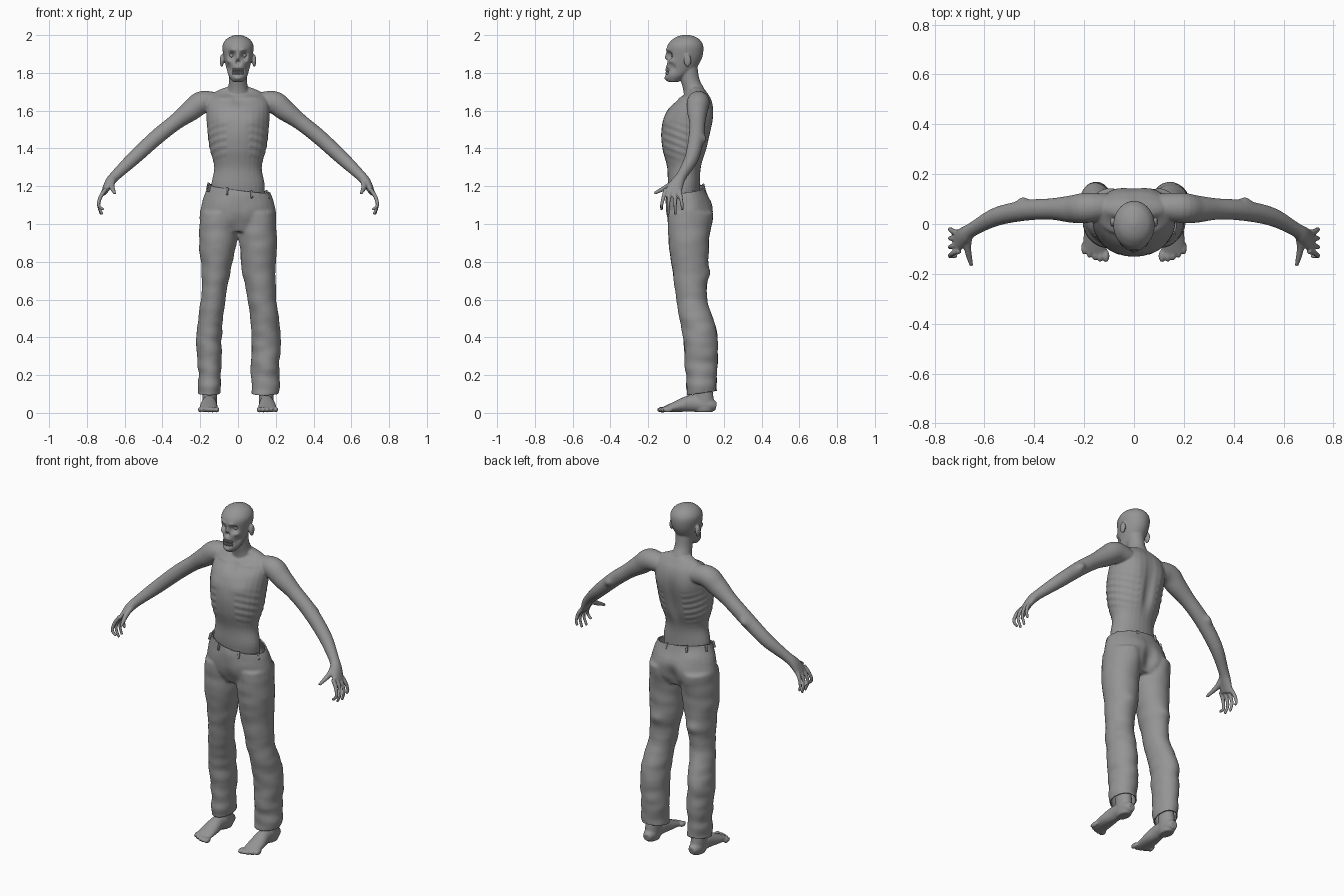
import bpy, bmesh, math
from mathutils import Vector, Matrix, noise

if "Cube" in bpy.data.objects:
    bpy.data.objects.remove(bpy.data.objects["Cube"])

TONE = (0.3, 0.3, 0.3, 1)
grey = bpy.data.materials.new("plain grey")
grey.use_nodes = True
grey.diffuse_color = TONE
grey.node_tree.nodes["Principled BSDF"].inputs["Base Color"].default_value = TONE
BOTH = (1, -1)


def spline(points, t):
    """Catmull-Rom value along a list of tuples."""
    last = len(points) - 1
    i = min(int(t), last - 1)
    f = t - i
    a, b, c, d = (Vector(points[max(0, min(last, i + k))]) for k in range(-1, 3))
    return b + f / 2 * (c - a + f * (2 * a - 5 * b + 4 * c - d + f * (3 * (b - c) + d - a)))


def skin_rings(bm, centres, axes, sides):
    """Closed tube through rings given by centres and pairs of half-axis vectors."""
    loops = []
    for centre, (across, along) in zip(centres, axes):
        angles = [k * math.tau / sides for k in range(sides)]
        loops.append([bm.verts.new(centre + across * math.cos(a) + along * math.sin(a)) for a in angles])
    for low, high in zip(loops, loops[1:]):
        for k in range(sides):
            j = (k + 1) % sides
            bm.faces.new((low[k], low[j], high[j], high[k]))
    bm.faces.new(loops[0][::-1])
    bm.faces.new(loops[-1])


def upright(bm, rows, steps=5):
    """Column of level rings: (height, front y, back y, half width, centre x)."""
    rows = [tuple(r) + (0,) * (5 - len(r)) for r in rows]
    vals = [spline(rows, i / steps) for i in range((len(rows) - 1) * steps + 1)]
    centres = [Vector((v[4], (v[1] + v[2]) / 2, v[0])) for v in vals]
    axes = [(Vector((v[3], 0, 0)), Vector((0, (v[2] - v[1]) / 2, 0))) for v in vals]
    skin_rings(bm, centres, axes, 28)


def limbs(bm, path, ref, sides=16, steps=5):
    """Mirrored pair of tubes: (x, y, z, thickness radius, optional breadth radius)."""
    for side in BOTH:
        rings = [(side * p[0], p[1], p[2], p[3], p[-1]) for p in path]
        n = (len(rings) - 1) * steps
        vals = [spline(rings, i / steps) for i in range(n + 1)]
        centres = [Vector(v[:3]) for v in vals]
        axes = []
        for i, v in enumerate(vals):
            t = (centres[min(n, i + 1)] - centres[max(0, i - 1)]).normalized()
            a = Vector(ref).cross(t).normalized()
            axes.append((a * v[3], t.cross(a) * v[4]))
        skin_rings(bm, centres, axes, sides)


def ball(bm, centre, radii):
    m = Matrix.Translation(centre) @ Matrix.Diagonal((*radii, 1))
    bmesh.ops.create_uvsphere(bm, u_segments=14, v_segments=10, radius=1, matrix=m)


def finish(name, bm):
    me = bpy.data.meshes.new(name)
    bm.to_mesh(me)
    bm.free()
    ob = bpy.data.objects.new(name, me)
    bpy.context.collection.objects.link(ob)
    me.materials.clear()
    me.materials.append(grey)
    me.shade_smooth()
    return ob


def fuse(bm, voxel):
    """Merge overlapping volumes into one soft surface."""
    ob = finish("fusing", bm)
    remesh = ob.modifiers.new("remesh", "REMESH")
    remesh.mode, remesh.voxel_size = "VOXEL", voxel
    soften = ob.modifiers.new("soften", "SMOOTH")
    soften.iterations = 5
    me = bpy.data.meshes.new_from_object(ob.evaluated_get(bpy.context.evaluated_depsgraph_get()))
    out = bmesh.new()
    out.from_mesh(me)
    bpy.data.objects.remove(ob)
    bpy.data.meshes.remove(me)
    return out


def press(bm, x, y, z, radius, depth, tall=1):
    """Soft dent towards the middle (negative depth swells), mirrored off-centre."""
    inward = -1 if y > 0 else 1
    for side in BOTH if x else (1,):
        for v in bm.verts:
            d = v.co - Vector((side * x, y, z))
            d.z /= tall
            e = d.length_squared / radius ** 2
            if e < 6:
                v.co.y += inward * depth * math.exp(-e)


# Torso, neck and head
bm = bmesh.new()
upright(bm, [(1.1, -.08, .08, .13), (1.2, -.095, .075, .142), (1.3, -.1, .08, .126),
             (1.4, -.125, .115, .15), (1.5, -.13, .135, .163), (1.6, -.1, .145, .168),
             (1.66, -.045, .135, .16), (1.7, .01, .11, .12), (1.725, .01, .09, .06)])
upright(bm, [(1.64, -.01, .125, .08), (1.71, -.015, .1, .056), (1.77, -.03, .07, .047),
             (1.85, -.04, .06, .05)])
upright(bm, [(1.752, -.095, -.04, .028), (1.78, -.108, 0, .048), (1.82, -.108, .05, .06),
             (1.88, -.104, .085, .075), (1.94, -.1, .092, .083), (1.975, -.074, .074, .066),
             (1.993, -.045, .045, .038), (2.002, -.01, .01, .01)])
for side in BOTH:
    ball(bm, (side * .086, .008, 1.865), (.011, .02, .034))

# Arms with palms, then thumbs
FRONT, SIDE = (0, 1, 0), (1, 0, 0)
limbs(bm, [(.08, .07, 1.64, .045), (.185, .065, 1.645, .06), (.25, .06, 1.6, .055),
           (.33, .06, 1.54, .043), (.43, .055, 1.46, .041), (.55, .03, 1.35, .037),
           (.645, -.02, 1.26, .028), (.68, -.045, 1.22, .025, .035), (.71, -.07, 1.165, .015, .045)],
      FRONT, sides=24)
limbs(bm, [(.66, -.045, 1.235, .015), (.668, -.095, 1.2, .015), (.652, -.168, 1.162, .008)], SIDE)
# Fingers
for k in range(4):
    y = -.036 - .024 * k
    fan = .015 - .012 * k
    tip = 1.05 + (.025 if k in (0, 3) else 0)
    limbs(bm, [(.7, y, 1.185, .012), (.727, y + fan / 2, 1.145, .011), (.738, y + fan, 1.1, .009),
               (.73 - .006 * k, y + fan, tip, .008)], FRONT, sides=10)

# Feet and toes
for side in BOTH:
    upright(bm, [(.004, .05, .14, .03, side * .15), (.04, .04, .15, .038, side * .15),
                 (.2, .04, .13, .04, side * .15)])
    for k in range(5):
        ball(bm, (side * (.113 + .022 * k), -.128 + .002 * k * k, .017),
             (.015 - .001 * k, .027, .015))
limbs(bm, [(.148, .16, .035, .022), (.15, .12, .042, .037), (.152, .03, .05, .044, .038),
           (.155, -.04, .036, .032, .047), (.157, -.115, .018, .015, .048)], FRONT[::-1] and SIDE)

body = fuse(bm, .005)
# Face: sockets, brow, bridge, nose hole, cheekbones, hollow cheeks, mouth, chin
press(body, .034, -.095, 1.892, .02, .026)
press(body, .03, -.1, 1.92, .02, -.01, tall=.6)
press(body, 0, -.105, 1.885, .012, -.012, tall=1.5)
press(body, 0, -.105, 1.856, .013, .022)
press(body, .054, -.075, 1.862, .018, -.012, tall=.6)
press(body, .05, -.075, 1.825, .02, .016)
press(body, .015, -.1, 1.808, .022, .009, tall=.7)
press(body, 0, -.1, 1.77, .025, -.01, tall=.5)
# Torso: neck notch, collarbones, chest, shoulder blades, spine groove
press(body, 0, -.06, 1.66, .035, .014)
press(body, .09, -.04, 1.67, .05, -.01, tall=.25)
press(body, .085, -.1, 1.55, .06, -.008, tall=.6)
press(body, .1, .14, 1.56, .06, -.013, tall=1.3)
press(body, 0, .12, 1.45, .03, .017, tall=6)
press(body, .45, .1, 1.45, .025, -.014)
# Ribs
body.normal_update()
for v in body.verts:
    if 1.32 < v.co.z < 1.56 and .06 < abs(v.co.x) < .17:
        fade = math.sin((v.co.z - 1.32) / .24 * math.pi)
        v.co += v.normal * .0015 * fade * math.sin((v.co.z + .4 * v.co.y) * math.tau / .04)
finish("body", body)

# Teeth and eyeballs
bm = bmesh.new()
for z in (1.816, 1.799):
    for k in range(-4, 5):
        a = k * .17
        ball(bm, (.043 * math.sin(a), -.058 - .046 * math.cos(a), z), (.0042, .005, .0085))
finish("teeth", bm)
bm = bmesh.new()
for side in BOTH:
    ball(bm, (side * .033, -.066, 1.892), (.012, .012, .012))
finish("eyeballs", bm)

# Trousers: hips and two legs, the left one looser at the knee
bm = bmesh.new()
upright(bm, [(1.26, -.093, .093, .156), (1.2, -.097, .097, .163), (1.1, -.109, .137, .194),
             (1.02, -.097, .133, .204), (.96, -.067, .103, .19)])
for side, loose in ((-1, 0), (1, .012)):
    leg = [(1.06, -.097, .133, .1, .1), (.9, -.092, .122, .1, .107), (.75, -.071, .117, .077, .117),
           (.6, -.052, .112, .064, .132), (.42, -.02, .164, .067, .152), (.2, 0, .165, .062, .15),
           (.04, .008, .156, .058, .15)]
    upright(bm, [(z, front, back, w + loose * (z < .8), side * (x - loose * (z < .8) / 2))
                 for z, front, back, w, x in leg])
pants = fuse(bm, .008)
# Seat cleft, buttocks, fly, baggy seat of the knee
press(pants, 0, .13, 1.02, .035, .022, tall=2)
press(pants, .09, .13, 1.04, .07, -.012)
press(pants, 0, -.1, 1, .03, .008, tall=2)
press(pants, .12, .12, .74, .06, -.012, tall=.5)
# Cloth folds, then cut the waist and hems open
pants.normal_update()
for v in pants.verts:
    depth = .004 + .007 * max(0, .75 - v.co.z)
    v.co += v.normal * depth * noise.noise(Vector((v.co.x * 9, v.co.y * 9, v.co.z * 17)))
for height, slope in ((1.188, (.13, -.1, 1)), (.092, (0, .15, -1))):
    bmesh.ops.bisect_plane(pants, geom=pants.verts[:] + pants.edges[:] + pants.faces[:],
                           plane_co=(0, 0, height), plane_no=slope, clear_outer=True)
cloth = finish("trousers", pants).modifiers.new("cloth thickness", "SOLIDIFY")
cloth.thickness, cloth.offset = .007, -1

# Belt loops
bm = bmesh.new()
for k in range(8):
    a = math.radians(25 + 45 * k)
    x, y = .169 * math.cos(a), .104 * math.sin(a)
    m = (Matrix.Translation((x, y, 1.175 - .13 * x + .1 * y))
         @ Matrix.Rotation(math.atan2(y * 2.6, x), 4, "Z")
         @ Matrix.Rotation(-.25, 4, "Y") @ Matrix.Diagonal((.012, .011, .04, 1)))
    bmesh.ops.create_cube(bm, size=1, matrix=m)
edges = finish("belt_loops", bm).modifiers.new("soft edges", "BEVEL")
edges.width, edges.segments = .003, 2
